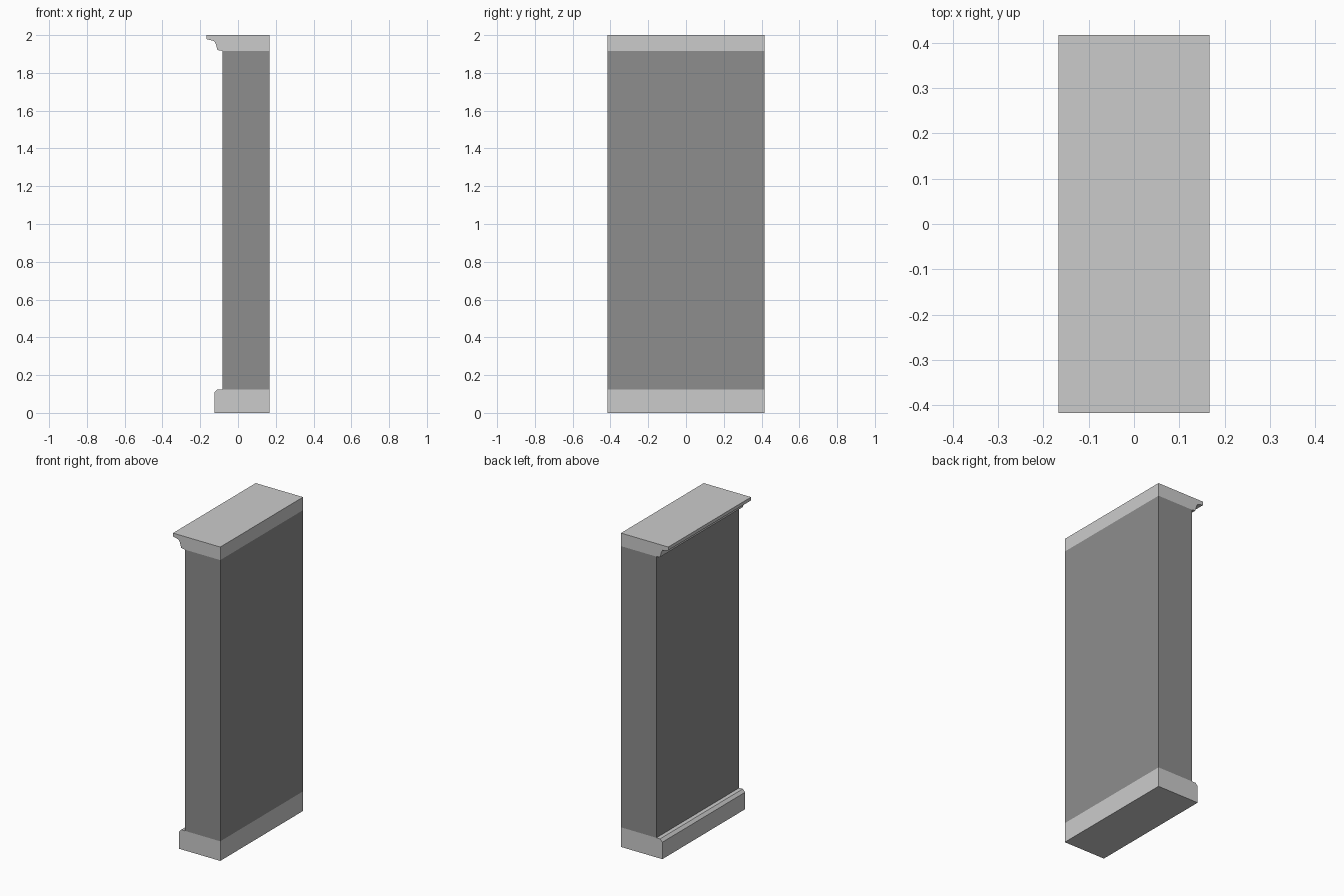
import bpy, bmesh

if "Cube" in bpy.data.objects:
    bpy.data.objects.remove(bpy.data.objects["Cube"])

HALF_DEPTH = 0.4167
BACK = 0.1667
FACE = -0.0833


def extrude_profile(name, profile, color=None):
    """Extrude a closed (x, z) outline along y into a solid."""
    bm = bmesh.new()
    face = bm.faces.new([bm.verts.new((x, -HALF_DEPTH, z)) for x, z in profile])
    result = bmesh.ops.extrude_face_region(bm, geom=[face], use_keep_orig=True)
    moved = [v for v in result["geom"] if isinstance(v, bmesh.types.BMVert)]
    bmesh.ops.translate(bm, verts=moved, vec=(0, 2 * HALF_DEPTH, 0))
    bmesh.ops.recalc_face_normals(bm, faces=bm.faces)
    mesh = bpy.data.meshes.new(name)
    bm.to_mesh(mesh)
    bm.free()
    obj = bpy.data.objects.new(name, mesh)
    bpy.context.collection.objects.link(obj)
    if color:
        mat = bpy.data.materials.new(name + "_material")
        mat.diffuse_color = color
        mat.use_nodes = True
        mat.node_tree.nodes["Principled BSDF"].inputs["Base Color"].default_value = mat.diffuse_color
        mesh.materials.append(mat)
    return obj


# Skirting with a chamfered top edge
extrude_profile("skirting", [
    (BACK, 0), (-0.125, 0), (-0.125, 0.108), (-0.109, 0.125), (BACK, 0.125)])

# Dark wall panel
extrude_profile("wall_panel", [
    (BACK, 0.125), (FACE, 0.125), (FACE, 1.9167), (BACK, 1.9167)],
    (0.27, 0.27, 0.27, 1))

# Stepped cornice moulding
extrude_profile("cornice", [
    (BACK, 1.9167), (FACE, 1.9167), (-0.109, 1.921), (-0.118, 1.955),
    (-0.127, 1.969), (-0.1667, 1.979), (-0.1667, 2), (BACK, 2)])
